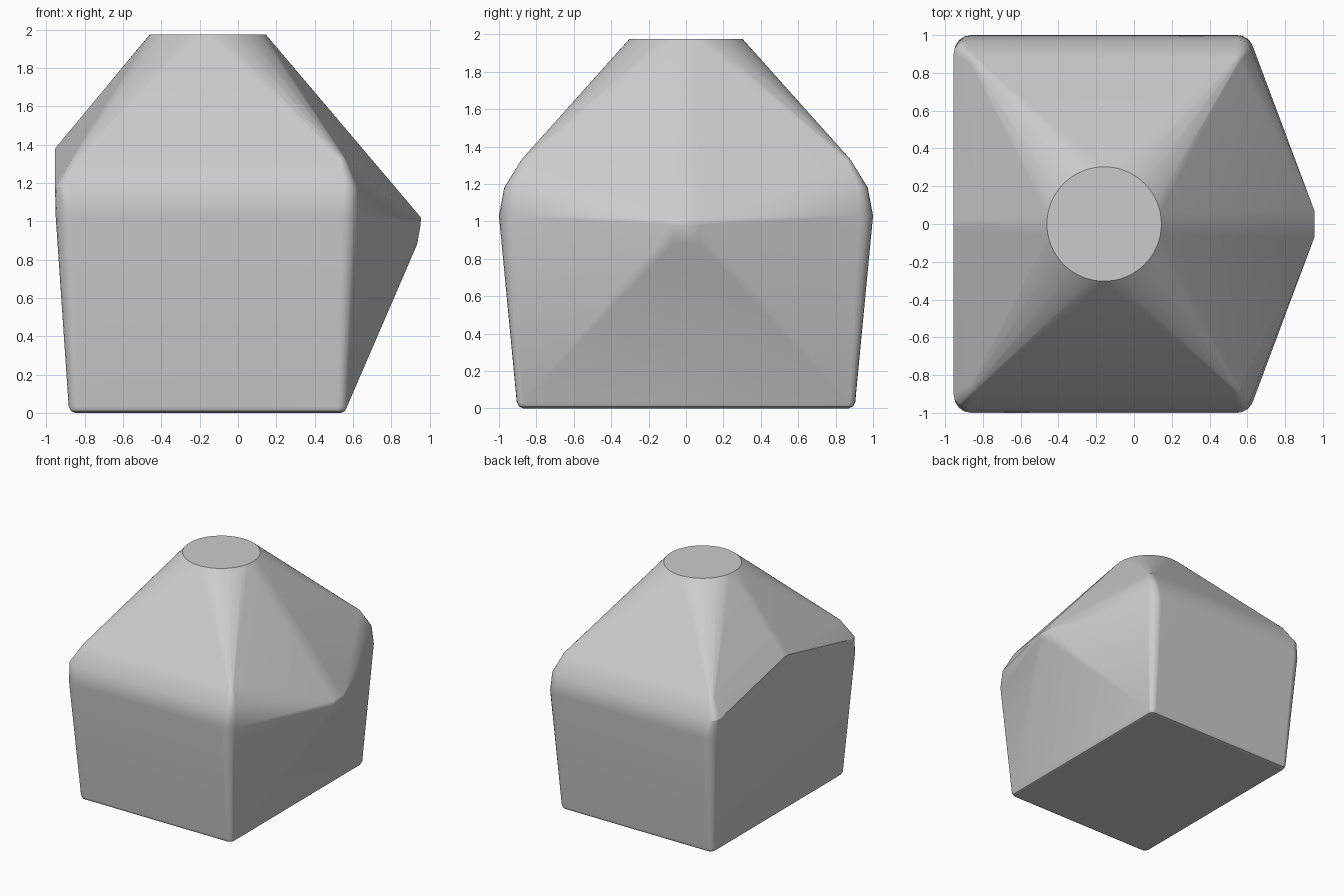
import bpy, bmesh
from math import cos, sin, radians, pi

cube = bpy.data.objects.get("Cube")
if cube:
    bpy.data.objects.remove(cube, do_unlink=True)

# Material
grey = bpy.data.materials.new("plain grey")
grey.use_nodes = True
colour = (0.6, 0.6, 0.6, 1)
grey.diffuse_color = colour
grey.node_tree.nodes["Principled BSDF"].inputs["Base Color"].default_value = colour

bm = bmesh.new()


def rounded_ring(z, left, right, half_depth, r, steps=4):
    """Four rounded corners at one height; the hull joins the rings."""
    for side in (-1, 1):
        for edge, sx in ((left, -1), (right, 1)):
            start = 15 if sx > 0 else 0
            for i in range(steps + 1):
                a = radians(start + (90 - start) * i / steps)
                bm.verts.new((edge - sx * r + sx * r * cos(a),
                              side * (half_depth - r + r * sin(a)), z))


# Body: bottom bevel, flared walls, shoulder bevel
for ring in ((0, -0.85, 0.54, 0.87, 0.03),
             (0.01, -0.872, 0.56, 0.892, 0.04),
             (0.035, -0.884, 0.572, 0.905, 0.05),
             (1.03, -0.952, 0.635, 1.0, 0.09),
             (1.18, -0.955, 0.625, 0.972, 0.07),
             (1.33, -0.865, 0.56, 0.88, 0.03)):
    rounded_ring(*ring)

# Gable peak on one end, blunt nose on the other
for y in (-1, 1):
    bm.verts.new((-0.955, y * 0.03, 1.38))
    for x, z in ((0.955, 1.02), (0.953, 0.98), (0.935, 0.88)):
        bm.verts.new((x, y * 0.07, z))

# Round flat top
COUNT = 64
for i in range(COUNT):
    a = 2 * pi * i / COUNT
    bm.verts.new((-0.158 + 0.303 * cos(a), 0.303 * sin(a), 1.975))

hull = bmesh.ops.convex_hull(bm, input=bm.verts[:])
loose = [v for v in bm.verts if not v.link_faces]
bmesh.ops.delete(bm, geom=loose, context='VERTS')
bmesh.ops.dissolve_limit(bm, angle_limit=radians(0.5), verts=bm.verts[:], edges=bm.edges[:])
bmesh.ops.recalc_face_normals(bm, faces=bm.faces[:])

mesh = bpy.data.meshes.new("body")
bm.to_mesh(mesh)
bm.free()
mesh.materials.append(grey)
body = bpy.data.objects.new("body", mesh)
bpy.context.collection.objects.link(body)

# Smooth bevels, flat large faces
bpy.ops.object.select_all(action='DESELECT')
body.select_set(True)
bpy.context.view_layer.objects.active = body
bpy.ops.object.shade_smooth_by_angle(angle=radians(30))
weighted = body.modifiers.new("weighted normals", 'WEIGHTED_NORMAL')
weighted.keep_sharp = True
